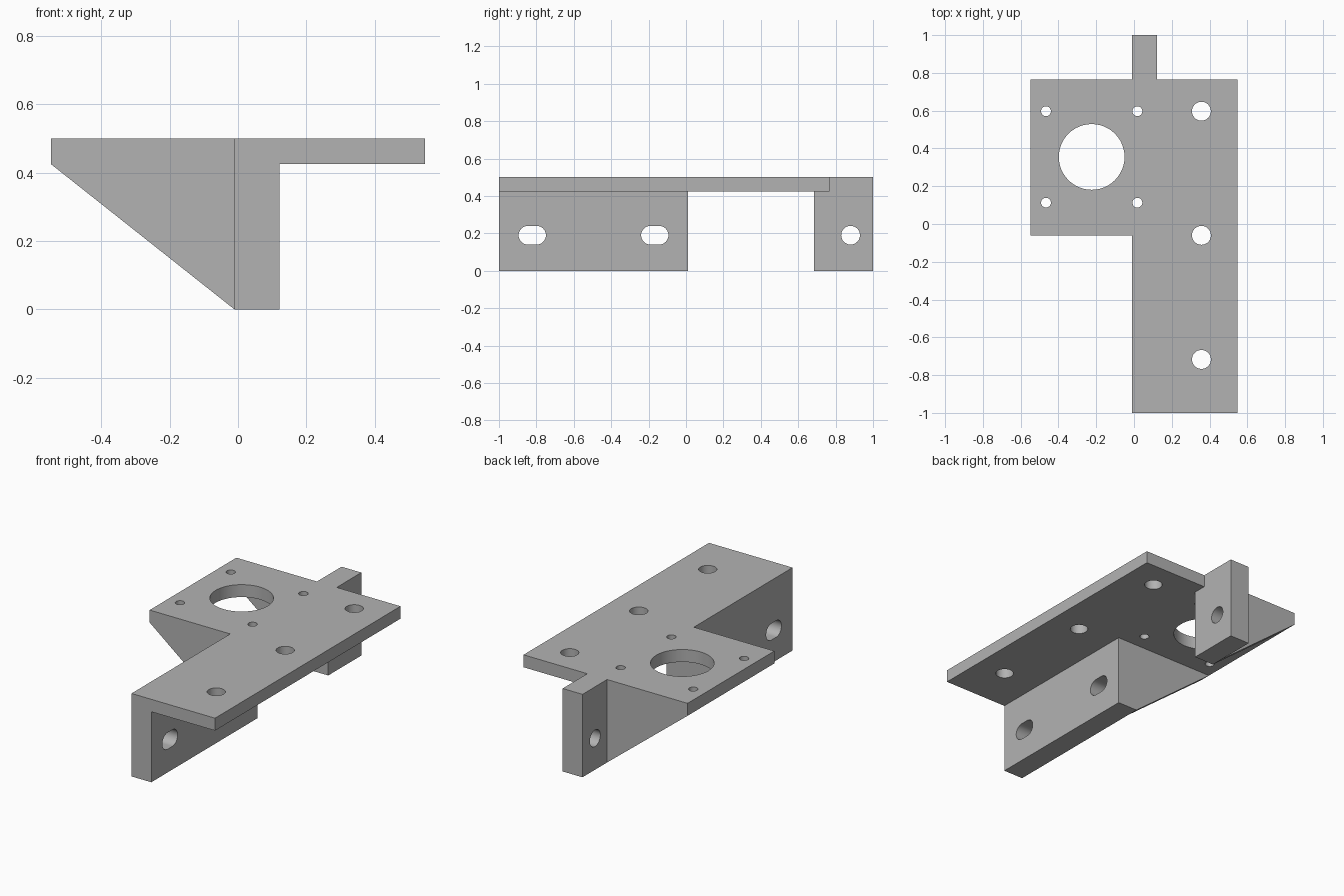
import bpy
import bmesh
import math

cube = bpy.data.objects.get("Cube")
if cube:
    bpy.data.objects.remove(cube, do_unlink=True)

# Main dimensions
SIDE = 0.547                      # half width of the plate
WALL_IN, WALL_OUT = -0.01, 0.122  # thickness range of the upright wall
TOP, UNDER = 0.5, 0.425           # plate top and underside
FRONT, BACK = -1.0, 1.0
STEP, PLATE_BACK = -0.06, 0.766   # extent of the wide motor area
WALL_END, BLOCK_START = 0.01, 0.685
HOLE_Z = 0.19

grey = bpy.data.materials.new("plain grey")
grey.use_nodes = True
colour = (0.45, 0.45, 0.45, 1)
grey.diffuse_color = colour
grey.node_tree.nodes["Principled BSDF"].inputs["Base Color"].default_value = colour


def prism(name, points, axis, lo, hi):
    """Extrude a 2D outline along x, y or z between lo and hi."""
    place = {
        "x": lambda a, b, d: (d, a, b),
        "y": lambda a, b, d: (a, d, b),
        "z": lambda a, b, d: (a, b, d),
    }[axis]
    bm = bmesh.new()
    low = [bm.verts.new(place(a, b, lo)) for a, b in points]
    high = [bm.verts.new(place(a, b, hi)) for a, b in points]
    bm.faces.new(low)
    bm.faces.new(high)
    n = len(points)
    for i in range(n):
        j = (i + 1) % n
        bm.faces.new((low[i], low[j], high[j], high[i]))
    bmesh.ops.recalc_face_normals(bm, faces=bm.faces)
    mesh = bpy.data.meshes.new(name)
    bm.to_mesh(mesh)
    bm.free()
    mesh.materials.append(grey)
    obj = bpy.data.objects.new(name, mesh)
    bpy.context.collection.objects.link(obj)
    return obj


def rect(a0, a1, b0, b1):
    return [(a0, b0), (a1, b0), (a1, b1), (a0, b1)]


def slot(a, b, radius, stretch=0.0, steps=24):
    """Round outline, optionally stretched into a slot along its first axis."""
    pts = []
    for side, start in ((1, -math.pi / 2), (-1, math.pi / 2)):
        for i in range(steps + (1 if stretch else 0)):
            t = start + math.pi * i / steps
            pts.append((a + side * stretch + radius * math.cos(t),
                        b + radius * math.sin(t)))
    return pts


def combine(target, tool, operation):
    """Apply a boolean and remove the tool object."""
    mod = target.modifiers.new("cut", "BOOLEAN")
    mod.operation = operation
    mod.solver = "EXACT"
    mod.object = tool
    bpy.context.view_layer.objects.active = target
    bpy.ops.object.modifier_apply(modifier=mod.name)
    bpy.data.objects.remove(tool, do_unlink=True)


# Top plate: wide motor area with a long arm
bracket = prism("mounting_bracket", [
    (WALL_IN, FRONT), (SIDE, FRONT), (SIDE, PLATE_BACK),
    (-SIDE, PLATE_BACK), (-SIDE, STEP), (WALL_IN, STEP)], "z", UNDER, TOP)

# Upright wall, rear block and the two triangular gussets
gusset = [(-SIDE, UNDER), (-SIDE, TOP), (WALL_OUT, TOP), (WALL_OUT, 0), (WALL_IN, 0)]
upright = rect(WALL_IN, WALL_OUT, 0, TOP)
parts = [
    prism("side_wall", upright, "y", FRONT, WALL_END),
    prism("rear_block", upright, "y", BLOCK_START, BACK),
    prism("front_gusset", gusset, "y", STEP, WALL_END),
    prism("rear_gusset", gusset, "y", BLOCK_START, PLATE_BACK),
]
for part in parts:
    combine(bracket, part, "UNION")

# Holes through the plate: motor bore, four screws, three mounting holes
motor_x, motor_y, spread = -0.224, 0.355, 0.242
plate_holes = [(motor_x, motor_y, 0.174)]
plate_holes += [(motor_x + sx * spread, motor_y + sy * spread, 0.026)
                for sx in (-1, 1) for sy in (-1, 1)]
plate_holes += [(0.357, y, 0.05) for y in (0.597, -0.06, -0.717)]
for x, y, r in plate_holes:
    combine(bracket, prism("hole_cutter", slot(x, y, r), "z", UNDER - 0.03, TOP + 0.1),
            "DIFFERENCE")

# Slots in the wall and a round hole in the rear block
for y, stretch in ((-0.822, 0.023), (-0.167, 0.023), (0.88, 0)):
    combine(bracket, prism("slot_cutter", slot(y, HOLE_Z, 0.05, stretch), "x",
                           WALL_IN - 0.1, WALL_OUT + 0.1), "DIFFERENCE")

# Smooth hole walls, crisp edges elsewhere
bpy.ops.object.select_all(action="DESELECT")
bracket.select_set(True)
bpy.context.view_layer.objects.active = bracket
bpy.ops.object.shade_smooth_by_angle(angle=math.radians(30))
